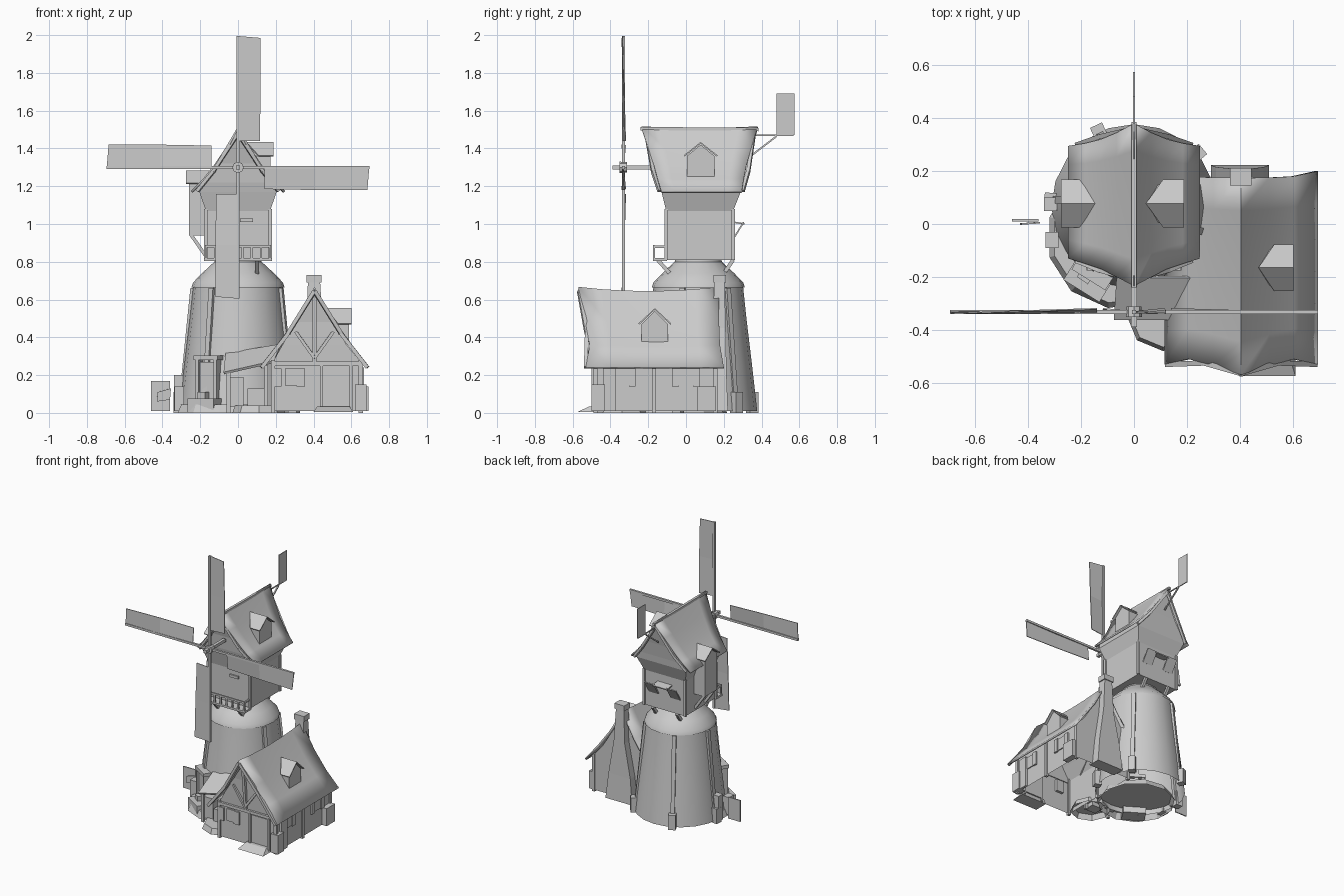
import bpy, bmesh, math
from mathutils import Vector, Matrix

TC = Vector((0, 0.065, 0))  # tower axis


def make(name, verts, faces, thick=0.0, smooth=False):
    me = bpy.data.meshes.new(name)
    me.from_pydata([tuple(v) for v in verts], [], faces)
    bm = bmesh.new()
    bm.from_mesh(me)
    bmesh.ops.remove_doubles(bm, verts=bm.verts, dist=1e-5)
    bmesh.ops.recalc_face_normals(bm, faces=bm.faces)
    bm.to_mesh(me)
    bm.free()
    ob = bpy.data.objects.new(name, me)
    bpy.context.collection.objects.link(ob)
    if thick:
        m = ob.modifiers.new("thickness", 'SOLIDIFY')
        m.thickness = thick
        m.offset = 0
    if smooth:
        bpy.context.view_layer.objects.active = ob
        ob.select_set(True)
        bpy.ops.object.shade_smooth_by_angle(angle=math.radians(35))
        ob.select_set(False)
    return ob


def loft(name, secs, bottom=True, top=True):
    """Stack of rectangular sections (z, x0, x1, y0, y1)."""
    v, f = [], []
    for z, x0, x1, y0, y1 in secs:
        v += [(x0, y0, z), (x1, y0, z), (x1, y1, z), (x0, y1, z)]
    for s in range(len(secs) - 1):
        for i in range(4):
            a, b = s * 4 + i, s * 4 + (i + 1) % 4
            f.append((a, b, b + 4, a + 4))
    n = len(v)
    if bottom:
        f.append((3, 2, 1, 0))
    if top:
        f.append((n - 4, n - 3, n - 2, n - 1))
    return make(name, v, f)


def box(name, x0, x1, y0, y1, z0, z1, turn=0):
    ob = loft(name, [(z0, x0, x1, y0, y1), (z1, x0, x1, y0, y1)])
    if turn:  # swing around the tower axis
        ob.data.transform(Matrix.Translation(TC) @ Matrix.Rotation(math.radians(turn), 4, 'Z') @ Matrix.Translation(-TC))
    return ob


def beam(name, p, q, w=0.015):
    p, q = Vector(p), Vector(q)
    d, h = q - p, w / 2
    ob = box(name, -h, h, -h, h, 0, d.length)
    ob.data.transform(Matrix.Translation(p) @ d.to_track_quat('Z', 'Y').to_matrix().to_4x4())
    return ob


def lathe(name, prof, n, c=TC, smooth=True):
    v = [(c.x + r * math.cos(2 * math.pi * i / n), c.y + r * math.sin(2 * math.pi * i / n), z)
         for r, z in prof for i in range(n)]
    f = [(s * n + i, s * n + (i + 1) % n, (s + 1) * n + (i + 1) % n, (s + 1) * n + i)
         for s in range(len(prof) - 1) for i in range(n)]
    f.append(tuple(range(len(v) - n, len(v))))
    return make(name, v, f, smooth=smooth)


def roof(name, cx, half, sag, n=6):
    """Saddle roof from half profile (dx, z, y0, y1), ridge first."""
    prof = [(-d, z, a, b) for d, z, a, b in half[:0:-1]] + list(half)
    v, f = [], []
    for d, z, a, b in prof:
        for i in range(n + 1):
            t = i / n
            k = 1 - abs(d) / half[-1][0]
            v.append((cx + d, a + (b - a) * t, z - sag * k * 4 * t * (1 - t)))
    for s in range(len(prof) - 1):
        for i in range(n):
            a = s * (n + 1) + i
            f.append((a, a + 1, a + n + 2, a + n + 1))
    return make(name, v, f, 0.014, True)


def dormer(name, xo, xi, y0, y1, zb, ze, zr):
    """Gabled box facing along x, from outer face xo back to xi, with roof slabs."""
    s = 1 if xo > xi else -1
    ym, i, w = (y0 + y1) / 2, 0.015, xo - s * 0.015
    ring = [(y0 + i, zb), (y1 - i, zb), (y1 - i, ze), (ym, zr - 0.01), (y0 + i, ze)]
    v = [(x, y, z) for x in (w, xi) for y, z in ring]
    make(name + "_wall", v, [tuple(range(5)), tuple(range(9, 4, -1))] +
         [(k, (k + 1) % 5, (k + 1) % 5 + 5, k + 5) for k in range(5)])
    xe = xi + (xo - xi) * 0.45
    make(name + "_roof", [(xo, y0, ze), (xo, ym, zr), (xo, y1, ze), (xe, y0, ze), (xi, ym, zr), (xe, y1, ze)],
         [(0, 1, 4, 3), (1, 2, 5, 4)], 0.008)


# --- round stone tower
lathe("tower", [(0.312, 0.01), (0.285, 0.25), (0.255, 0.5), (0.236, 0.68)], 20)
lathe("tower_cap", [(0.246, 0.665), (0.238, 0.69), (0.19, 0.74), (0.125, 0.80), (0.12, 0.83)], 20)
for a in (70, 130, 205, 265, 325):
    dx = Matrix.Rotation(math.radians(a), 3, 'Z')
    lo, hi = TC + dx @ Vector((0, -0.305, 0)), TC + dx @ Vector((0, -0.238, 0.66))
    beam("tower_post", lo, hi, 0.028)
    box("post_foot", -0.025, 0.025, -0.275, -0.225, 0, 0.11, a)
# terrace and tower door
lathe("terrace", [(0.27, 0), (0.25, 0.045)], 11, Vector((-0.06, -0.05, 0)), False)
box("door_step", -0.08, 0.08, -0.31, -0.2, 0, 0.075, -32)
box("tower_door", -0.05, 0.05, -0.24, -0.2, 0.07, 0.27, -32)
for x in (-0.065, 0.048):
    box("door_jamb", x, x + 0.017, -0.255, -0.2, 0.05, 0.29, -32)
box("door_lintel", -0.075, 0.075, -0.26, -0.19, 0.28, 0.305, -32)

# --- mill body
loft("mill_body", [(0.81, -0.17, 0.17, -0.105, 0.25), (1.07, -0.17, 0.17, -0.105, 0.25),
                   (1.17, -0.205, 0.205, -0.13, 0.29), (1.22, -0.19, 0.19, -0.14, 0.295),
                   (1.32, -0.105, 0.105, -0.15, 0.31), (1.49, 0, 0, -0.19, 0.345)])
roof("mill_roof", 0, [(0, 1.51, -0.235, 0.38), (0.06, 1.40, -0.20, 0.345), (0.12, 1.31, -0.17, 0.32),
                      (0.18, 1.235, -0.15, 0.305), (0.245, 1.17, -0.13, 0.295)], 0.008)
beam("ridge_beam", (0, -0.24, 1.505), (0, 0.385, 1.5), 0.018)
for s in (-1, 1):
    for ya, yb in ((-0.21, -0.14), (0.36, 0.30)):
        beam("gable_rafter", (0, ya, 1.48), (s * 0.13, (ya + yb) / 2, 1.28), 0.018)
        beam("gable_rafter_low", (s * 0.13, (ya + yb) / 2, 1.28), (s * 0.215, yb, 1.175), 0.018)
    for y in (-0.105, 0.25):
        beam("corner_post", (s * 0.17, y, 0.81), (s * 0.17, y, 1.08), 0.018)
    for ya, yb in ((-0.15, -0.06), (0.25, 0.18)):
        beam("floor_strut", (s * 0.10, ya, 0.81), (s * 0.10, yb, 0.71), 0.02)
    # back window with tilted shutter
    make("back_shutter", [(s * 0.05, 0.25, 0.92), (s * 0.13, 0.25, 0.92), (s * 0.13, 0.305, 1.01), (s * 0.05, 0.305, 1.01)],
         [(0, 1, 2, 3)], 0.008)
make("back_hood", [(-0.06, 0.25, 1.01), (0.06, 0.25, 1.01), (0.06, 0.31, 1.0), (-0.06, 0.31, 1.0)], [(0, 1, 2, 3)], 0.008)
box("front_slot_window", 0.01, 0.08, -0.115, -0.1, 1.01, 1.03)
dormer("mill_dormer", 0.188, 0.045, -0.01, 0.165, 1.25, 1.36, 1.43)
dormer("hoist_closet", -0.275, -0.14, -0.01, 0.165, 0.94, 1.215, 1.28)
for y in (0.02, 0.135):
    beam("hoist_strut", (-0.25, y, 0.945), (-0.17, y, 0.83), 0.018)

# --- balcony
box("balcony_floor", -0.18, 0.18, -0.175, -0.1, 0.805, 0.82)
box("balcony_rail", -0.175, 0.175, -0.175, -0.163, 0.875, 0.888)
for i in range(8):
    x = -0.17 + i * 0.34 / 7
    beam("baluster", (x, -0.169, 0.815), (x, -0.169, 0.88), 0.011)
for x in (-0.17, 0.17):
    beam("balcony_side_rail", (x, -0.17, 0.88), (x, -0.1, 0.88), 0.012)

# --- sails
beam("sail_shaft", (0, -0.39, 1.30), (0, -0.16, 1.30), 0.022)
lathe("sail_hub", [(0.028, -0.02), (0.03, 0.02)], 8, Vector((0, 0, 0))).matrix_world = \
    Matrix.Translation((0, -0.332, 1.30)) @ Matrix.Rotation(math.pi / 2, 4, 'X')
for k in range(4):
    R = Matrix.Translation((0, -0.332, 1.30)) @ Matrix.Rotation(k * math.pi / 2, 4, 'Y')
    beam("sail_spar", (0, 0, 0), (0, 0, 0.695), 0.016).data.transform(R)
    v = [(0, 0, 0.14), (0.115, 0.012, 0.14), (0, -0.004, 0.41), (0.12, 0.004, 0.41), (0, 0, 0.695), (0.12, -0.006, 0.685)]
    make("sail_panel", v, [(0, 1, 3, 2), (2, 3, 5, 4)], 0.005).data.transform(R)

# --- weather vane
beam("vane_brace", (0, 0.33, 1.35), (0, 0.48, 1.465), 0.009)
beam("vane_pole", (0, 0.36, 1.47), (0, 0.57, 1.47), 0.007)
box("vane_flag", -0.003, 0.003, 0.48, 0.575, 1.47, 1.69)

# --- cottage
loft("cottage_walls", [(0.01, 0.185, 0.65, -0.48, 0.16), (0.27, 0.185, 0.65, -0.48, 0.16),
                       (0.36, 0.235, 0.575, -0.485, 0.16), (0.48, 0.31, 0.50, -0.49, 0.16),
                       (0.625, 0.405, 0.405, -0.51, 0.16)], bottom=False)
roof("cottage_roof", 0.405, [(0, 0.66, -0.57, 0.175), (0.1, 0.485, -0.535, 0.175), (0.195, 0.355, -0.51, 0.18),
                             (0.285, 0.24, -0.53, 0.2)], 0.022)
for s in (-1, 1):
    beam("barge_board", (0.405, -0.565, 0.645), (0.405 + s * 0.14, -0.525, 0.42), 0.02)
    beam("barge_board_low", (0.405 + s * 0.14, -0.525, 0.42), (0.405 + s * 0.28, -0.53, 0.24), 0.02)
    beam("gable_brace", (0.405, -0.495, 0.29), (0.405 + s * 0.10, -0.49, 0.43), 0.016)
    for y in (-0.48, -0.17, 0.155):
        beam("wall_post", (0.4175 + s * 0.232, y, 0), (0.4175 + s * 0.232, y, 0.28), 0.022)
beam("gable_post", (0.405, -0.485, 0.27), (0.405, -0.52, 0.63), 0.02)
beam("gable_tie", (0.185, -0.485, 0.26), (0.65, -0.485, 0.26), 0.022)
dormer("cottage_dormer", 0.602, 0.47, -0.25, -0.08, 0.36, 0.47, 0.55)
loft("chimney", [(0.01, 0.29, 0.51, 0.13, 0.222), (0.2, 0.31, 0.49, 0.13, 0.215), (0.45, 0.36, 0.45, 0.14, 0.21),
                 (0.69, 0.37, 0.435, 0.15, 0.205), (0.69, 0.362, 0.443, 0.145, 0.212), (0.73, 0.362, 0.443, 0.145, 0.212)])
# cottage door, step, windows
box("cottage_door", 0.45, 0.59, -0.485, -0.46, 0.03, 0.24)
for x in (0.435, 0.59):
    box("cottage_door_jamb", x, x + 0.016, -0.50, -0.46, 0.01, 0.255)
loft("cottage_step", [(0.005, 0.40, 0.61, -0.575, -0.47), (0.035, 0.42, 0.59, -0.51, -0.47)])
box("front_window", 0.25, 0.31, -0.49, -0.46, 0.145, 0.235)
for x in (0.185, 0.31):
    box("front_shutter", x, x + 0.045, -0.497, -0.485, 0.14, 0.235)
for y in (-0.34, 0.0):
    box("side_window", 0.64, 0.657, y - 0.04, y + 0.04, 0.145, 0.235)
    for d in (-0.055, 0.055):
        box("side_shutter", 0.648, 0.663, y + d - 0.018, y + d + 0.018, 0.14, 0.24)
# crates and boards around the cottage
for x0, x1, y0, y1, h in ((0.62, 0.68, -0.50, -0.43, 0.15), (0.65, 0.668, -0.44, -0.37, 0.24), (0.645, 0.69, 0.06, 0.16, 0.14)):
    box("crate", x0, x1, y0, y1, 0.01, h)

# --- lean-to porch between tower and cottage
make("porch_roof", [(-0.075, -0.36, 0.21), (0.19, -0.36, 0.27), (0.23, -0.2, 0.36), (-0.065, -0.2, 0.31)],
     [(0, 1, 2, 3)], 0.014)
for x in (-0.05, 0.15):
    beam("porch_post", (x, -0.34, 0), (x, -0.34, 0.22 + 0.2 * max(x, 0)), 0.02)
box("porch_crate", -0.055, 0.03, -0.34, -0.26, 0.03, 0.19)
box("porch_low_crate", 0.05, 0.14, -0.36, -0.28, 0.01, 0.13)
lathe("porch_base", [(0.14, 0), (0.125, 0.04)], 8, Vector((0.11, -0.34, 0)), False)

# --- signs and crates left of the tower
box("side_board", -0.46, -0.36, 0.01, 0.018, 0.01, 0.17)
make("tilted_sign", [(-0.43, 0.0, 0.06), (-0.36, 0.005, 0.07), (-0.355, 0.005, 0.13), (-0.425, 0.0, 0.11)], [(0, 1, 2, 3)], 0.006)
box("side_board_tall", -0.34, -0.29, 0.05, 0.10, 0.01, 0.20)
box("low_crate", -0.335, -0.285, -0.09, -0.03, 0.01, 0.14)
